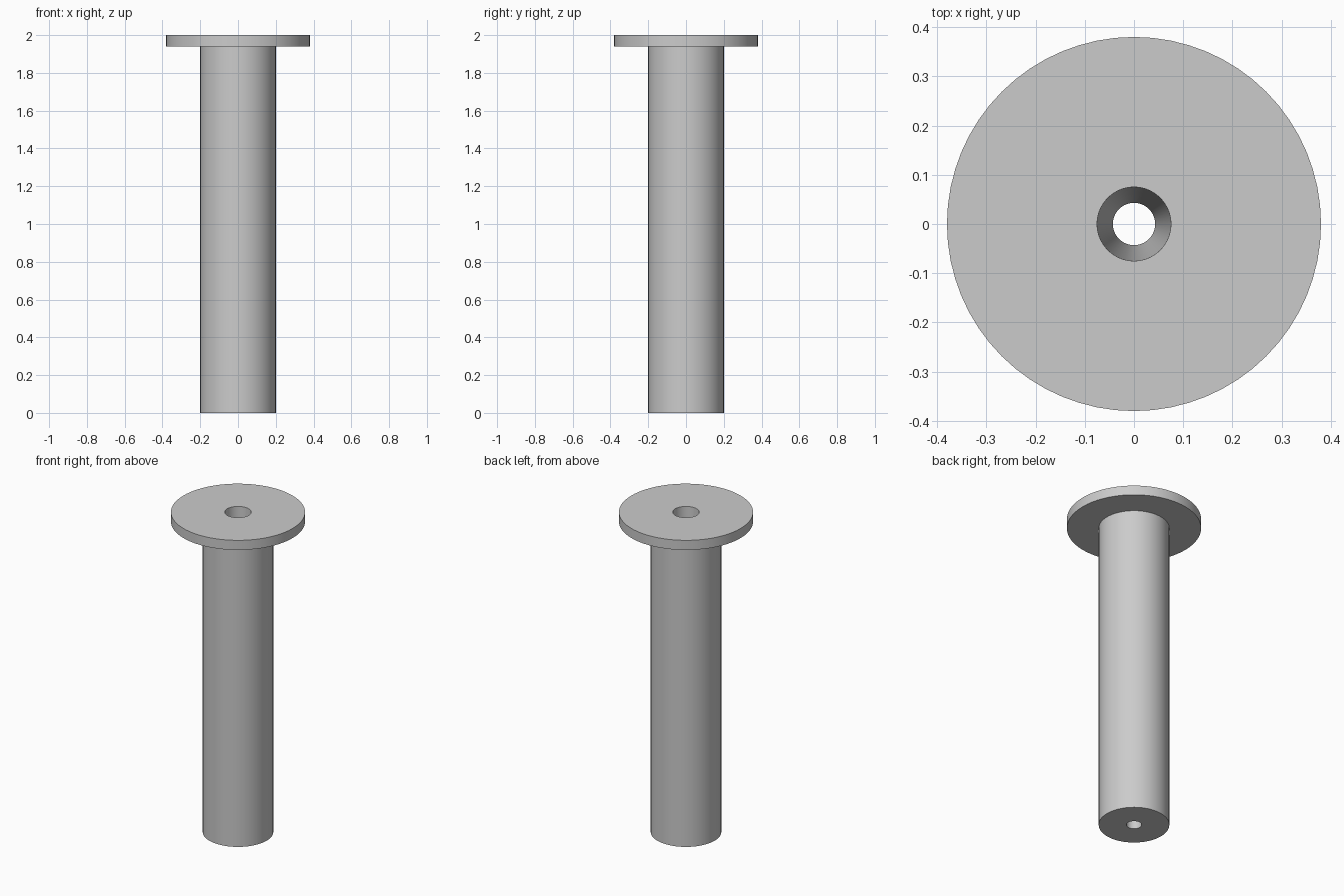
import bpy, bmesh, math
from mathutils import Matrix, Vector

default_cube = bpy.data.objects.get("Cube")
if default_cube:
    bpy.data.objects.remove(default_cube, do_unlink=True)

SEGMENTS = 64
SHANK_R, FLANGE_R = 0.2, 0.38
HOLE_TOP_R, HOLE_BOTTOM_R = 0.075, 0.043
HEIGHT, FLANGE_Z = 2.0, 1.94

steel = bpy.data.materials.new("plain_grey_steel")
steel.use_nodes = True
grey = (0.6, 0.6, 0.6, 1.0)
steel.diffuse_color = grey
steel.node_tree.nodes["Principled BSDF"].inputs["Base Color"].default_value = grey


def lathe(name, profile, material):
    """Turn a closed (radius, height) profile around the z axis."""
    bm = bmesh.new()
    rings = []
    for i in range(SEGMENTS):
        turn = Matrix.Rotation(math.tau * i / SEGMENTS, 3, "Z")
        rings.append([bm.verts.new(turn @ Vector((r, 0, z))) for r, z in profile])
    count = len(profile)
    for i, ring in enumerate(rings):
        following = rings[(i + 1) % SEGMENTS]
        for j in range(count):
            k = (j + 1) % count
            bm.faces.new((ring[j], following[j], following[k], ring[k]))
    bmesh.ops.recalc_face_normals(bm, faces=bm.faces)
    mesh = bpy.data.meshes.new(name)
    bm.to_mesh(mesh)
    bm.free()
    mesh.materials.append(material)
    obj = bpy.data.objects.new(name, mesh)
    bpy.context.collection.objects.link(obj)
    return obj


# Flanged bushing: shank, round flange and a tapered through hole in one solid
bushing = lathe("flanged_bushing", [
    (HOLE_BOTTOM_R, 0),
    (SHANK_R, 0),
    (SHANK_R, FLANGE_Z),
    (FLANGE_R, FLANGE_Z),
    (FLANGE_R, HEIGHT),
    (HOLE_TOP_R, HEIGHT),
], steel)

# Smooth walls with crisp rims
bpy.ops.object.select_all(action="DESELECT")
bushing.select_set(True)
bpy.context.view_layer.objects.active = bushing
bpy.ops.object.shade_smooth_by_angle(angle=math.radians(30))
